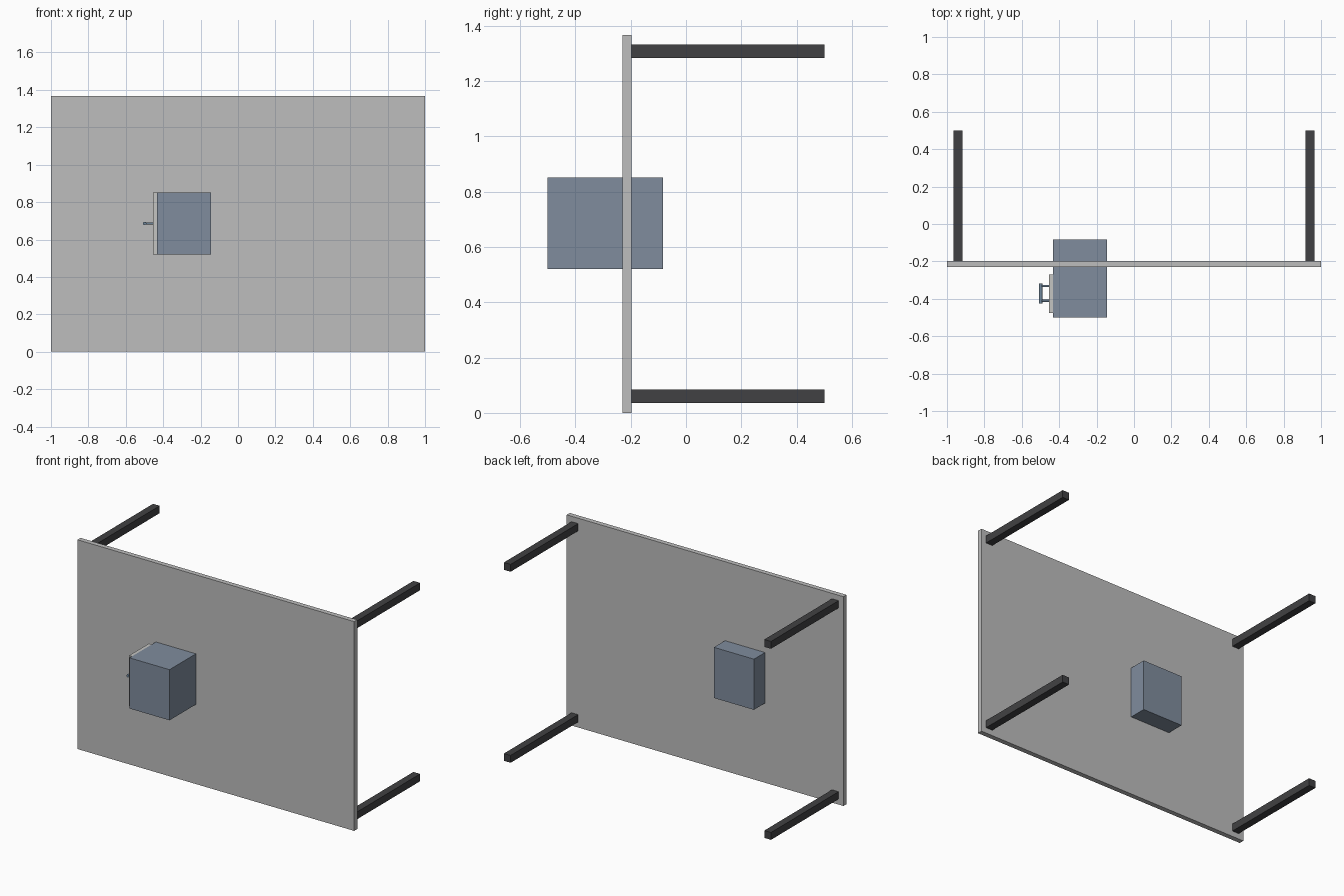
import bpy
from mathutils import Vector

cube = bpy.data.objects.get("Cube")
if cube:
    bpy.data.objects.remove(cube, do_unlink=True)


def material(name, rgb):
    mat = bpy.data.materials.new(name)
    mat.use_nodes = True
    mat.diffuse_color = (*rgb, 1)
    mat.node_tree.nodes["Principled BSDF"].inputs["Base Color"].default_value = (*rgb, 1)
    return mat


grey = material("light grey", (0.51, 0.51, 0.51))
charcoal = material("charcoal", (0.053, 0.053, 0.056))
slate = material("slate blue", (0.215, 0.265, 0.34))
pale = material("pale grey", (0.56, 0.56, 0.54))
steel = material("blue steel", (0.16, 0.24, 0.33))


def box(name, low, high, mat):
    """Box between two opposite corners."""
    low, high = Vector(low), Vector(high)
    bpy.ops.mesh.primitive_cube_add(size=1, location=(low + high) / 2)
    obj = bpy.context.object
    obj.name = name
    obj.scale = high - low
    bpy.ops.object.transform_apply(location=False, rotation=False, scale=True)
    obj.data.materials.append(mat)
    return obj


def rod(name, start, end, radius, mat):
    """Round bar between two points."""
    start, end = Vector(start), Vector(end)
    axis = end - start
    bpy.ops.mesh.primitive_cylinder_add(
        vertices=20, radius=radius, depth=axis.length, location=(start + end) / 2,
        rotation=axis.to_track_quat("Z", "Y").to_euler())
    obj = bpy.context.object
    obj.name = name
    obj.data.materials.append(mat)
    bpy.ops.object.shade_smooth_by_angle()
    return obj


# Upright panel
box("panel", (-1, -0.229, 0), (1, -0.197, 1.367), grey)

# Four square legs reaching back from the panel corners
for side, x in (("right", -0.941), ("left", 0.941)):
    for level, z in (("lower", 0.06), ("upper", 1.308)):
        box(f"{level}_{side}_leg", (x - 0.024, -0.197, z - 0.024),
            (x + 0.024, 0.501, z + 0.024), charcoal)

# Cabinet passing through the panel, with a door on its right side
box("cabinet", (-0.433, -0.501, 0.52), (-0.144, -0.083, 0.851), slate)
box("door", (-0.454, -0.476, 0.52), (-0.433, -0.271, 0.851), pale)

# Door handle: grip on two posts
rod("handle_grip", (-0.499, -0.426, 0.686), (-0.499, -0.317, 0.686), 0.009, steel)
for name, y in (("front", -0.411), ("back", -0.332)):
    rod(f"{name}_handle_post", (-0.454, y, 0.686), (-0.499, y, 0.686), 0.006, steel)
